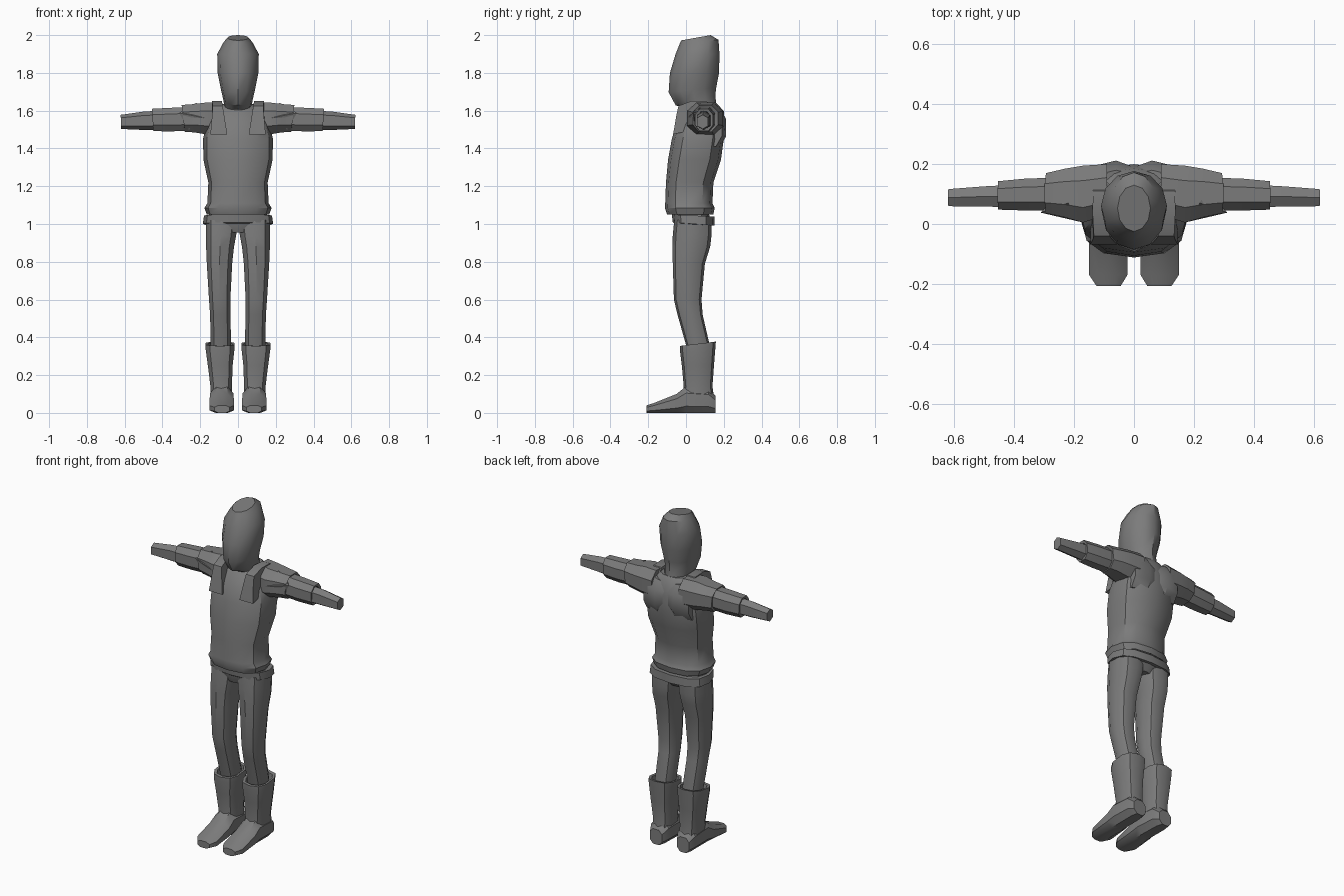
import bpy, bmesh, math
from mathutils import Vector

grey = bpy.data.materials.new("plain_grey")
grey.diffuse_color = (0.2, 0.2, 0.2, 1)


def finish(name, bm, angle=35):
    bmesh.ops.recalc_face_normals(bm, faces=bm.faces)
    me = bpy.data.meshes.new(name)
    bm.to_mesh(me)
    bm.free()
    me.materials.append(grey)
    ob = bpy.data.objects.new(name, me)
    bpy.context.collection.objects.link(ob)
    bpy.ops.object.select_all(action='DESELECT')
    ob.select_set(True)
    bpy.context.view_layer.objects.active = ob
    bpy.ops.object.shade_smooth_by_angle(angle=math.radians(angle))
    return ob


def loft(name, axis, rings, n=10, p=0.85, side=1, phase=0.0):
    """Skin rings (t, u0, u1, v0, v1, tilt) along an axis; tilt shifts t along v."""
    bm = bmesh.new()
    loops = []
    for r in rings:
        t, u0, u1, v0, v1 = r[:5]
        tilt = r[5] if len(r) > 5 else 0
        loop = []
        for i in range(n):
            a = 2 * math.pi * (i + phase) / n - math.pi / 2
            c, s = math.cos(a), math.sin(a)
            k = math.cos(math.pi / n) if phase else 1
            du = math.copysign(min(1, abs(c) / k) ** p, c) * (u1 - u0) / 2
            dv = math.copysign(min(1, abs(s) / k) ** p, s) * (v1 - v0) / 2
            u, v, w = (u0 + u1) / 2 + du, (v0 + v1) / 2 + dv, t + tilt * dv
            co = {'z': (u, v, w), 'x': (w, u, v), 'y': (u, w, v)}[axis]
            loop.append(bm.verts.new((co[0] * side, co[1], co[2])))
        loops.append(loop)
    for a, b in zip(loops, loops[1:]):
        for i in range(n):
            j = (i + 1) % n
            bm.faces.new((a[i], a[j], b[j], b[i]))
    bm.faces.new(loops[0])
    bm.faces.new(loops[-1])
    return finish(name, bm)


# Hooded head running down into the neck
loft("hooded_head", 'z', [
    (1.50, -.05, .05, .06, .195), (1.60, -.07, .07, .00, .165, -.1),
    (1.655, -.077, .077, -.055, .155, .25), (1.71, -.09, .09, -.092, .16, .1),
    (1.80, -.108, .108, -.085, .175), (1.90, -.11, .11, -.055, .177),
    (1.965, -.075, .075, -.033, .172, .1), (1.986, -.055, .055, -.025, .13, .18)],
    n=12, p=1)

# Tunic with a flared hem and waist
loft("tunic", 'z', [
    (1.07, -.15, .15, -.08, .12), (1.05, -.165, .165, -.10, .145),
    (1.085, -.178, .178, -.112, .152), (1.11, -.162, .162, -.11, .14),
    (1.22, -.157, .157, -.106, .145), (1.34, -.183, .183, -.095, .185),
    (1.45, -.185, .185, -.075, .20), (1.53, -.165, .165, -.05, .20),
    (1.60, -.13, .13, .0, .185), (1.635, -.08, .08, .04, .16)], n=12, p=.8)

# Belt and hips
loft("belt", 'z', [
    (1.04, -.15, .15, -.05, .12), (1.045, -.18, .18, -.075, .15, -.05),
    (1.00, -.186, .186, -.07, .152, -.08), (.995, -.15, .15, -.05, .12)], n=12, p=.75)
loft("hips", 'z', [
    (1.06, -.15, .15, -.07, .12), (1.0, -.17, .17, -.062, .135),
    (.955, -.11, .11, -.045, .105)], n=12, p=.8)

for side, tag in ((1, "left"), (-1, "right")):
    # Leg
    loft("leg_" + tag, 'z', [
        (1.02, .0, .174, -.062, .135), (.94, .006, .174, -.07, .135),
        (.88, .018, .172, -.072, .128), (.79, .028, .168, -.07, .10),
        (.60, .038, .156, -.064, .082), (.52, .037, .15, -.045, .088),
        (.36, .035, .147, .0, .125), (.25, .045, .135, .02, .125)],
        n=10, side=side)

    # Boot shaft with an open rim, then the foot
    loft("boot_shaft_" + tag, 'z', [
        (.06, .03, .148, -.02, .152), (.14, .03, .148, -.012, .14),
        (.25, .026, .162, -.022, .148), (.34, .016, .174, -.032, .156, .12),
        (.366, .016, .174, -.032, .158, .12), (.364, .03, .16, -.012, .14, .12),
        (.30, .04, .15, .0, .13)], n=10, p=.75, side=side)
    loft("boot_foot_" + tag, 'y', [
        (.157, .05, .13, .0, .09), (.12, .03, .147, .0, .13),
        (.0, .025, .148, .0, .14), (-.05, .022, .15, .0, .10),
        (-.17, .022, .15, .0, .052), (-.208, .045, .125, .0, .04)],
        n=8, p=.8, side=side, phase=.5)

    # Short shoulder sleeve, long sleeve and hand
    loft("shoulder_sleeve_" + tag, 'x', [
        (.09, .03, .20, 1.47, 1.645), (.17, .005, .195, 1.475, 1.643),
        (.23, .022, .185, 1.485, 1.635), (.29, .036, .17, 1.488, 1.63, .12),
        (.285, .05, .15, 1.51, 1.61), (.25, .06, .14, 1.52, 1.60)],
        n=8, side=side, phase=.5)
    loft("long_sleeve_" + tag, 'x', [
        (.24, .045, .155, 1.495, 1.62), (.36, .045, .152, 1.49, 1.615),
        (.452, .048, .143, 1.492, 1.61, .06), (.45, .06, .13, 1.51, 1.595),
        (.42, .065, .125, 1.515, 1.59)], n=8, side=side, phase=.5)
    loft("hand_" + tag, 'x', [
        (.41, .052, .135, 1.497, 1.60), (.50, .054, .13, 1.498, 1.595),
        (.62, .056, .12, 1.503, 1.578, .03)], n=6, side=side, p=.8)

    # Pointed flap on the front of the shoulder
    bm = bmesh.new()
    tip = bm.verts.new((side * .312, .038, 1.588))
    base = [bm.verts.new((side * x, y, z)) for x, y, z in
            ((.22, .07, 1.642), (.24, .11, 1.62), (.26, .05, 1.50), (.17, .005, 1.56))]
    for i in range(4):
        bm.faces.new((tip, base[i], base[(i + 1) % 4]))
    bm.faces.new(base)
    finish("shoulder_flap_" + tag, bm)

    # Raised tunic edge from the chest over the shoulder
    bm = bmesh.new()
    profile = [(-.068, 1.475), (-.052, 1.57), (-.04, 1.625), (.03, 1.652),
               (.11, 1.648), (.16, 1.60), (.05, 1.50)]
    ends = []
    for x in (.085, .138):
        ends.append([bm.verts.new((side * (x - .16 * max(0, 1.65 - z) + (x > .1) * .25 * max(0, 1.62 - z)), y, z))
                     for y, z in profile])
    for i in range(len(profile)):
        j = (i + 1) % len(profile)
        bm.faces.new((ends[0][i], ends[0][j], ends[1][j], ends[1][i]))
    bm.faces.new(ends[0])
    bm.faces.new(ends[1])
    finish("shoulder_edge_" + tag, bm)

    # Back yoke panel, fullest beside the spine
    loft("back_yoke_" + tag, 'x', [
        (.0, .10, .19, 1.45, 1.59), (.06, .09, .212, 1.41, 1.61),
        (.15, .07, .19, 1.41, 1.62)], n=8, side=side, phase=.5)
